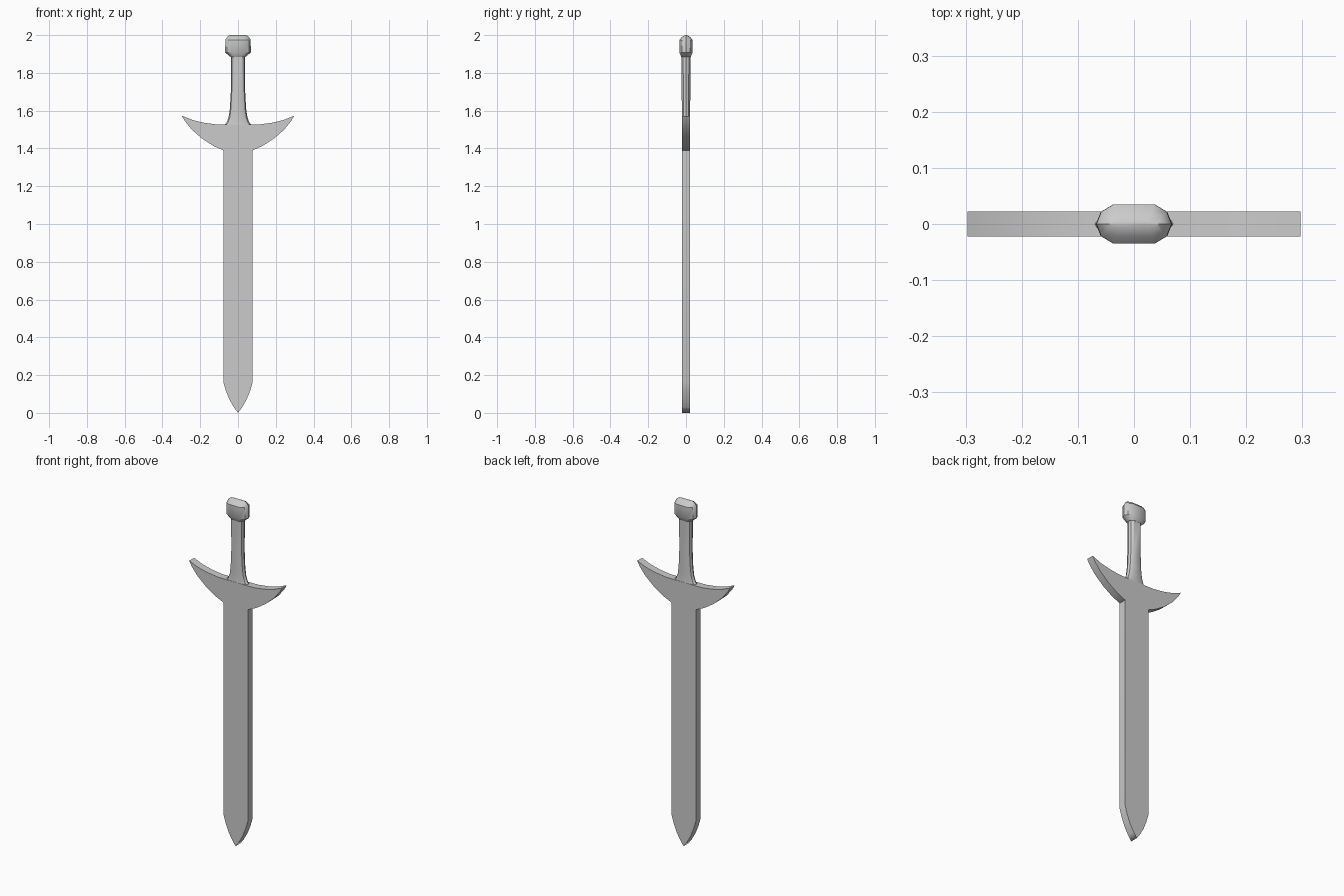
import bpy

if "Cube" in bpy.data.objects:
    bpy.data.objects.remove(bpy.data.objects["Cube"])

HALF = 0.022  # half thickness of blade and guard


def add_object(name, verts, faces, angle=0.6):
    mesh = bpy.data.meshes.new(name)
    mesh.from_pydata(verts, [], faces)
    ob = bpy.data.objects.new(name, mesh)
    bpy.context.collection.objects.link(ob)
    bpy.ops.object.select_all(action='DESELECT')
    bpy.context.view_layer.objects.active = ob
    ob.select_set(True)
    bpy.ops.object.shade_smooth_by_angle(angle=angle)
    return ob


def mirrored_plate(name, outline):
    """Flat plate from a right-half outline that starts and ends on x = 0."""
    n = len(outline)
    verts = [(x, y, z) for y in (-HALF, HALF) for x, z in outline]
    faces = [tuple(range(n)), tuple(range(2 * n - 1, n - 1, -1))]
    faces += [(i, i + n, i + n + 1, i + 1) for i in range(n - 1)]
    ob = add_object(name, verts, faces)
    mirror = ob.modifiers.new("mirror", 'MIRROR')
    mirror.use_clip = True
    return ob


def loft(name, rings, angle=0.6):
    """Ten-sided rounded section swept through (half width, half depth, z)."""
    quarter = [(1, 0), (0.87, 0.62), (0.54, 1)]
    left = [(-x, y) for x, y in reversed(quarter)]
    upper = quarter + left
    section = upper + [(x, -y) for x, y in reversed(upper[1:-1])]
    n = len(section)
    verts = [(x * w, y * d, z) for w, d, z in rings for x, y in section]
    faces = [tuple(reversed(range(n))),
             tuple(range(n * (len(rings) - 1), n * len(rings)))]
    for r in range(len(rings) - 1):
        for i in range(n):
            j = (i + 1) % n
            faces.append((r * n + i, r * n + j, (r + 1) * n + j, (r + 1) * n + i))
    return add_object(name, verts, faces, angle)


# Blade with pointed tip
mirrored_plate("blade", [(0, 0), (0.022, 0.03), (0.045, 0.07), (0.065, 0.12),
                         (0.078, 0.165), (0.078, 1.39), (0, 1.39)])

# Crescent guard
mirrored_plate("guard", [(0, 1.39), (0.078, 1.39), (0.13, 1.413), (0.19, 1.452),
                         (0.245, 1.5), (0.28, 1.543), (0.297, 1.573),
                         (0.24, 1.55), (0.18, 1.536), (0.12, 1.528),
                         (0.075, 1.527), (0, 1.527)])

# Grip flaring into the guard
loft("grip", [(0.078, 0.021, 1.52), (0.061, 0.021, 1.535), (0.05, 0.021, 1.565),
              (0.043, 0.022, 1.61), (0.038, 0.023, 1.7), (0.038, 0.024, 1.895)])

# Pommel with ridged top
loft("pommel", [(0.04, 0.025, 1.885), (0.068, 0.035, 1.908),
                (0.067, 0.035, 1.975), (0.058, 0.022, 1.99),
                (0.045, 0.004, 2.0)])
